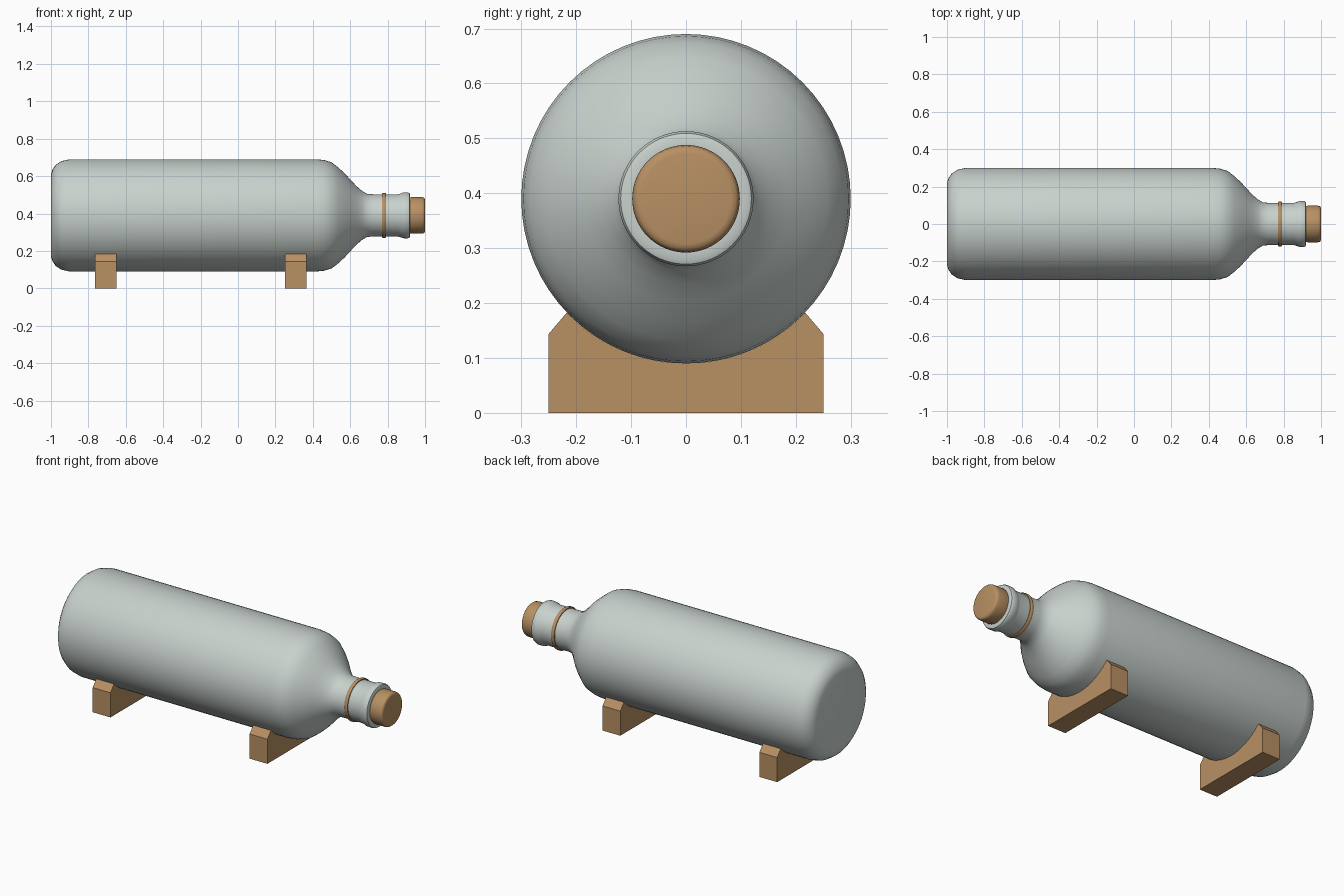
import bpy, bmesh, math

if "Cube" in bpy.data.objects:
    bpy.data.objects.remove(bpy.data.objects["Cube"])

AXIS_Z = 0.39   # height of the bottle's axis
SEG = 64


def material(name, rgb):
    m = bpy.data.materials.new(name)
    m.diffuse_color = (*rgb, 1.0)
    m.use_nodes = True
    m.node_tree.nodes["Principled BSDF"].inputs["Base Color"].default_value = m.diffuse_color
    return m


glass = material("pale grey green glass", (0.58, 0.64, 0.61))
wood = material("warm tan wood", (0.48, 0.28, 0.127))


def finish(bm, name, mat, smooth):
    bmesh.ops.recalc_face_normals(bm, faces=bm.faces)
    me = bpy.data.meshes.new(name)
    bm.to_mesh(me)
    bm.free()
    me.materials.append(mat)
    ob = bpy.data.objects.new(name, me)
    bpy.context.collection.objects.link(ob)
    if smooth:
        bpy.ops.object.select_all(action='DESELECT')
        ob.select_set(True)
        bpy.context.view_layer.objects.active = ob
        bpy.ops.object.shade_smooth_by_angle(angle=math.radians(40))
    return ob


def lathe(name, profile, mat, closed=False):
    """Spin (x, radius) points around the horizontal bottle axis."""
    bm = bmesh.new()
    rings = []
    for x, r in profile:
        rings.append([bm.verts.new((x, r * math.cos(2 * math.pi * i / SEG),
                                    AXIS_Z + r * math.sin(2 * math.pi * i / SEG)))
                      for i in range(SEG)])
    pairs = list(zip(rings, rings[1:]))
    if closed:
        pairs.append((rings[-1], rings[0]))
    for a, b in pairs:
        for i in range(SEG):
            j = (i + 1) % SEG
            bm.faces.new((a[i], a[j], b[j], b[i]))
    if not closed:
        bm.faces.new(rings[0])
        bm.faces.new(rings[-1])
    return finish(bm, name, mat, True)


# Bottle: rounded base, straight body, sloped shoulder, neck and lip
lathe("bottle", [
    (-1.0, 0.22), (-0.992, 0.245), (-0.975, 0.27), (-0.945, 0.29), (-0.90, 0.30),
    (0.42, 0.30), (0.46, 0.296), (0.50, 0.284), (0.535, 0.257), (0.57, 0.225),
    (0.605, 0.187), (0.635, 0.155), (0.662, 0.132), (0.69, 0.115),
    (0.72, 0.113), (0.855, 0.113), (0.87, 0.117), (0.882, 0.122),
    (0.908, 0.123), (0.917, 0.119), (0.92, 0.112), (0.92, 0.098)], glass)

# Cork with a softened rim
lathe("cork", [(0.84, 0.092), (0.92, 0.096), (0.93, 0.098), (0.982, 0.098),
               (0.992, 0.096), (0.998, 0.091), (1.0, 0.082)], wood)

# Thin band around the neck
lathe("neck_band", [(0.77, 0.11), (0.77, 0.118), (0.775, 0.121), (0.786, 0.121),
                    (0.791, 0.118), (0.791, 0.11)], wood, closed=True)


# Cradle blocks: chamfered upper corners and a round saddle
def cradle(name, x0, x1):
    half = math.asin(0.217 / 0.30)
    outline = [(-0.25, 0.0), (0.25, 0.0), (0.25, 0.144)]
    for i in range(25):
        a = half - 2 * half * i / 24
        outline.append((0.30 * math.sin(a), AXIS_Z - 0.30 * math.cos(a)))
    outline.append((-0.25, 0.144))
    bm = bmesh.new()
    face = bm.faces.new([bm.verts.new((x0, y, z)) for y, z in outline])
    ext = bmesh.ops.extrude_face_region(bm, geom=[face], use_keep_orig=True)
    moved = [v for v in ext["geom"] if isinstance(v, bmesh.types.BMVert)]
    bmesh.ops.translate(bm, verts=moved, vec=(x1 - x0, 0, 0))
    finish(bm, name, wood, False)


cradle("rear_cradle", -0.765, -0.65)
cradle("front_cradle", 0.25, 0.365)
